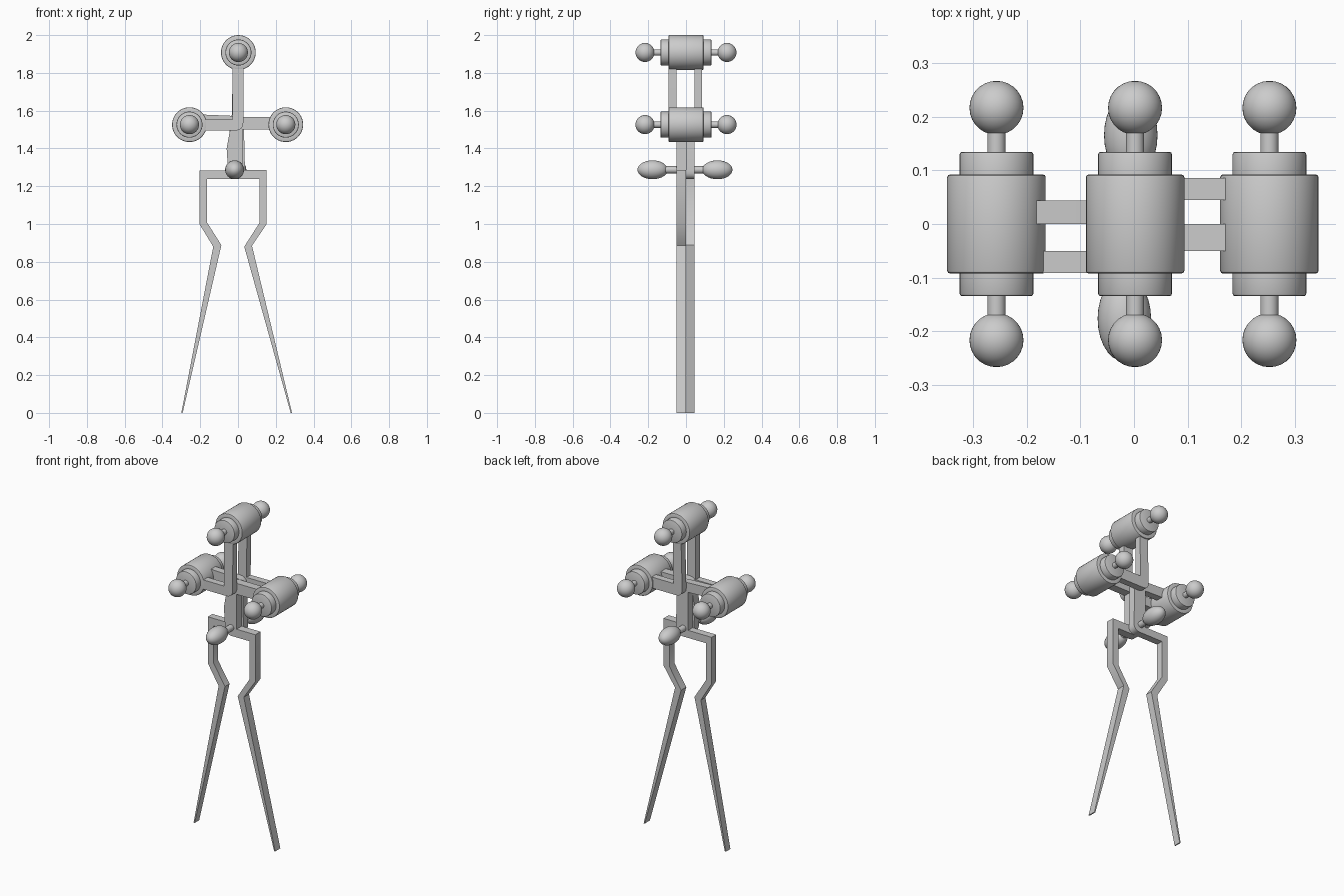
import bpy, bmesh, math
from mathutils import Vector

if "Cube" in bpy.data.objects:
    bpy.data.objects.remove(bpy.data.objects["Cube"])


def finish(name, bm, smooth):
    bmesh.ops.recalc_face_normals(bm, faces=bm.faces[:])
    me = bpy.data.meshes.new(name)
    bm.to_mesh(me)
    bm.free()
    ob = bpy.data.objects.new(name, me)
    bpy.context.collection.objects.link(ob)
    if smooth:
        bpy.ops.object.select_all(action='DESELECT')
        ob.select_set(True)
        bpy.context.view_layer.objects.active = ob
        bpy.ops.object.shade_smooth_by_angle(angle=math.radians(35))
    return ob


def lathe(name, profile, x, z, steps=40):
    """Revolve (radius, y) points around a y axis through (x, z)."""
    bm = bmesh.new()
    vs = [bm.verts.new((r, y, 0)) for r, y in profile]
    es = [bm.edges.new(p) for p in zip(vs, vs[1:])]
    bmesh.ops.spin(bm, geom=vs + es, cent=(0, 0, 0), axis=(0, 1, 0),
                   angle=2 * math.pi, steps=steps, use_duplicate=False)
    bmesh.ops.remove_doubles(bm, verts=bm.verts[:], dist=1e-5)
    ob = finish(name, bm, True)
    ob.location = (x, 0, z)
    return ob


def ellipse(r, half, y, n=14):
    """Half outline of a knob, from the axis at its near end to its far end."""
    return [(r * math.sin(math.pi * i / n), y - half * math.cos(math.pi * i / n))
            for i in range(n + 1)]


def strip(name, outline, y0, y1):
    """Flat bar cut from an x-z outline; a third value rounds that corner."""
    pts = []
    for i, p in enumerate(outline):
        c = Vector(p[:2])
        if len(p) == 2:
            pts.append(c)
            continue
        a = c + (Vector(outline[i - 1][:2]) - c).normalized() * p[2]
        b = c + (Vector(outline[(i + 1) % len(outline)][:2]) - c).normalized() * p[2]
        for k in range(7):
            t = k / 6
            pts.append(a * (1 - t) ** 2 + c * 2 * t * (1 - t) + b * t * t)
    bm = bmesh.new()
    face = bm.faces.new([bm.verts.new((p.x, y0, p.y)) for p in pts])
    ext = bmesh.ops.extrude_face_region(bm, geom=[face], use_keep_orig=True)
    moved = [g for g in ext['geom'] if isinstance(g, bmesh.types.BMVert)]
    bmesh.ops.translate(bm, verts=moved, vec=(0, y1 - y0, 0))
    return finish(name, bm, True)


# Three rollers: stepped drum with rounded edges
half_drum = [(0, .135), (.064, .135), (.0675, .1335), (.069, .130), (.069, .0925),
             (.087, .0925), (.0905, .091), (.092, .0875)]
drum = half_drum + [(r, -y) for r, y in reversed(half_drum)]
for label, x, z in (("top", .002, 1.908), ("left", -.257, 1.526), ("right", .253, 1.526)):
    lathe(label + "_roller", drum, x, z)
    # axle and end balls
    lathe(label + "_axle", [(0, -.2), (.017, -.2), (.017, .2), (0, .2)], x, z, 24)
    for side, s in (("front", -1), ("back", 1)):
        lathe(f"{label}_{side}_ball", ellipse(.0505, .0505, s * .217), x, z)

# Pivot pin with egg-shaped knobs
lathe("pivot_pin", [(0, -.13), (.019, -.13), (.019, .12), (0, .12)], -.012, 1.287, 24)
lathe("front_knob", ellipse(.05, .08, -.177), -.018, 1.287)
lathe("back_knob", ellipse(.05, .08, .166), -.006, 1.287)

# Upper brackets joining the top roller to each side roller
strip("front_bracket", [(-.03, 1.91), (.03, 1.91), (.028, 1.495, .045), (-.25, 1.495),
                        (-.25, 1.552), (-.03, 1.552)], -.092, -.05)
strip("back_bracket", [(.03, 1.91), (-.025, 1.91), (-.035, 1.5, .045), (.25, 1.5),
                       (.25, 1.567), (.025, 1.567)], .045, .086)

# Long levers: side roller, centre post, hip, knee and tapered foot
strip("left_lever", [(-.25, 1.582), (.03, 1.57, .045), (.038, 1.237, .045), (-.165, 1.237),
                     (-.165, 1.01), (-.088, .888), (-.293, 0), (-.3, 0), (-.131, .88),
                     (-.204, 1.0), (-.204, 1.283), (-.045, 1.283), (-.045, 1.515),
                     (-.25, 1.522)], 0, .044)
strip("right_lever", [(.25, 1.567), (-.03, 1.567, .045), (-.06, 1.4), (-.05, 1.237, .045),
                      (.113, 1.237), (.113, 1.005), (.033, .88), (.279, 0), (.286, 0),
                      (.074, .885), (.152, 1.0), (.152, 1.287), (.025, 1.287),
                      (.025, 1.5), (.25, 1.5)], -.05, 0)
